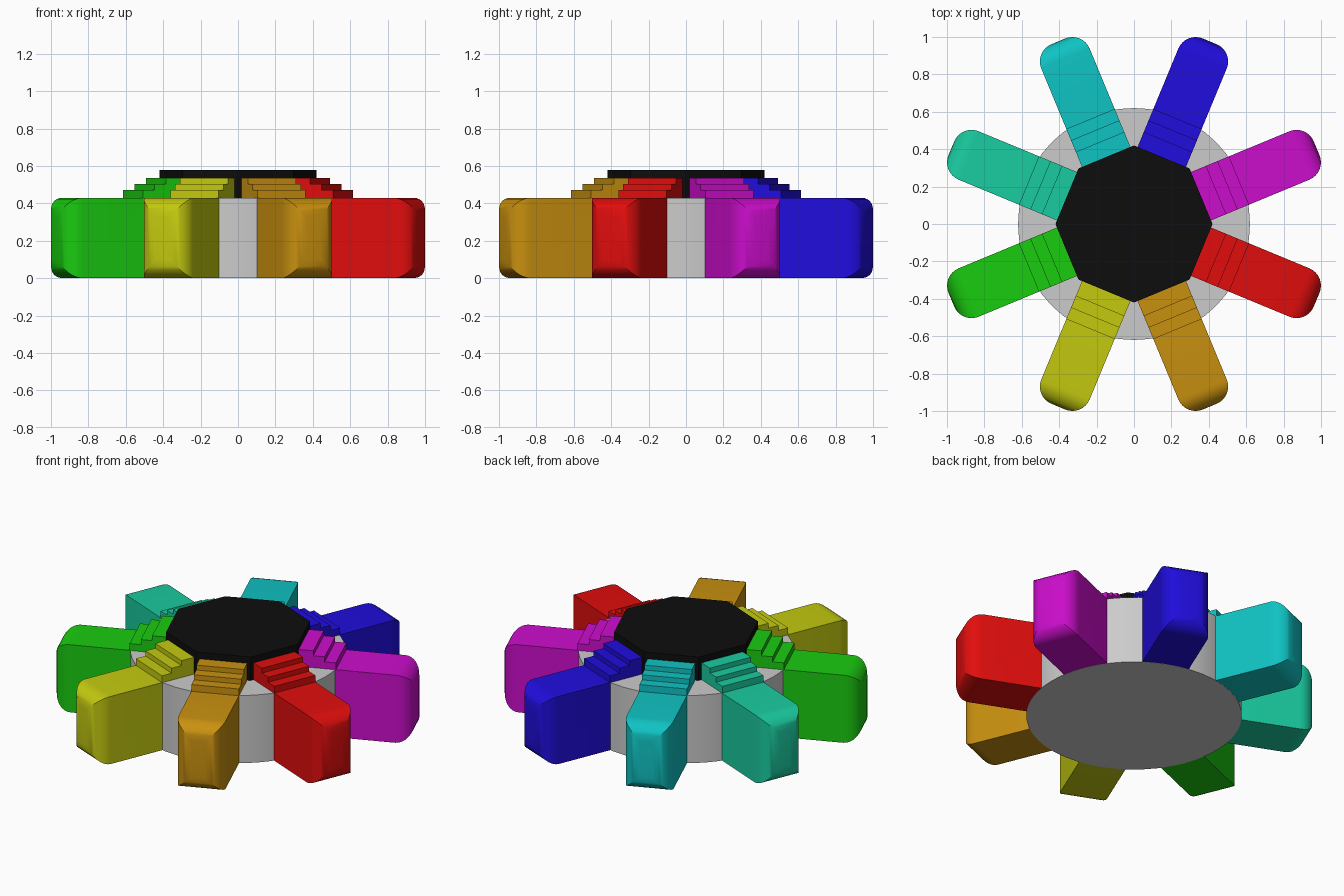
import bpy, bmesh
from math import radians
from mathutils import Matrix

if "Cube" in bpy.data.objects:
    bpy.data.objects.remove(bpy.data.objects["Cube"])

BASE_TOP = 0.43
HALF_W = 0.14
TIP = 1.057


def paint(obj, name, rgb):
    mat = bpy.data.materials.new(name)
    mat.diffuse_color = (*rgb, 1)
    mat.use_nodes = True
    mat.node_tree.nodes["Principled BSDF"].inputs["Base Color"].default_value = mat.diffuse_color
    obj.data.materials.append(mat)


def smooth(obj):
    bpy.ops.object.select_all(action='DESELECT')
    obj.select_set(True)
    bpy.context.view_layer.objects.active = obj
    bpy.ops.object.shade_smooth_by_angle(angle=radians(30))


def cylinder(name, sides, radius, z0, z1):
    bpy.ops.mesh.primitive_cylinder_add(vertices=sides, radius=radius, depth=z1 - z0,
                                        location=(0, 0, (z0 + z1) / 2))
    obj = bpy.context.object
    obj.name = name
    return obj


def arm(name, angle):
    # side profile: radial distance, height, with three steps up to the cap
    profile = [(0.37, 0.001), (TIP, 0.001), (TIP, BASE_TOP),
               (0.608, BASE_TOP), (0.608, 0.473), (0.542, 0.473),
               (0.542, 0.505), (0.475, 0.505), (0.475, 0.536), (0.37, 0.536)]
    bm = bmesh.new()
    face = bm.faces.new([bm.verts.new((x, -HALF_W, z)) for x, z in profile])
    ext = bmesh.ops.extrude_face_region(bm, geom=[face])
    verts = [g for g in ext['geom'] if isinstance(g, bmesh.types.BMVert)]
    bmesh.ops.translate(bm, verts=verts, vec=(0, 2 * HALF_W, 0))
    bmesh.ops.recalc_face_normals(bm, faces=bm.faces)
    # round the four edges of the outer end
    ends = [e for e in bm.edges if all(abs(v.co.x - TIP) < 1e-5 for v in e.verts)]
    bmesh.ops.bevel(bm, geom=ends, offset=0.1, segments=8, profile=0.5, affect='EDGES')
    bm.transform(Matrix.Rotation(radians(angle), 4, 'Z'))
    mesh = bpy.data.meshes.new(name)
    bm.to_mesh(mesh)
    bm.free()
    obj = bpy.data.objects.new(name, mesh)
    bpy.context.collection.objects.link(obj)
    smooth(obj)
    return obj


# grey round hub
smooth(cylinder("hub", 48, 0.62, 0, BASE_TOP - 0.001))

# black octagonal cap
cap = cylinder("octagon_cap", 8, 0.42, 0.40, 0.578)
paint(cap, "black", (0.004, 0.004, 0.004))

# eight coloured arms, counter-clockwise from right-back
colours = [("magenta", (0.6, 0.004, 0.6)), ("blue", (0.014, 0.004, 0.72)),
           ("cyan", (0.005, 0.54, 0.54)), ("teal", (0.01, 0.6, 0.35)),
           ("green", (0.01, 0.6, 0.005)), ("yellow", (0.55, 0.59, 0.005)),
           ("orange", (0.58, 0.28, 0.005)), ("red", (0.75, 0.004, 0.004))]
for i, (colour, rgb) in enumerate(colours):
    paint(arm(colour + "_arm", 22.5 + 45 * i), colour, rgb)
